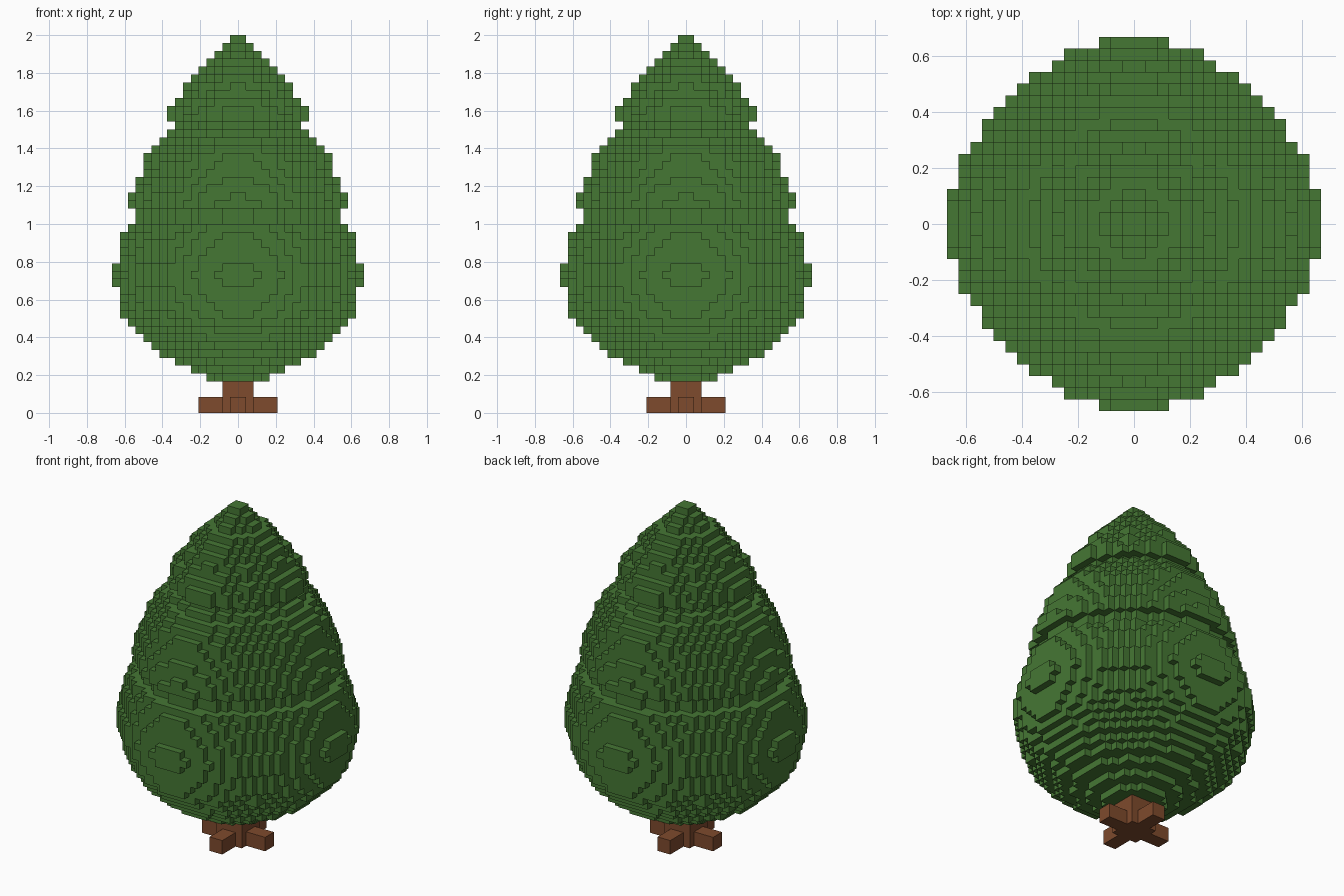
import bpy
import bmesh
import math
from mathutils import Vector

cube = bpy.data.objects.get("Cube")
if cube:
    bpy.data.objects.remove(cube, do_unlink=True)

VOXEL = 2 / 48


def make_material(name, rgb):
    mat = bpy.data.materials.new(name)
    mat.use_nodes = True
    colour = (*rgb, 1.0)
    mat.diffuse_color = colour
    mat.node_tree.nodes["Principled BSDF"].inputs["Base Color"].default_value = colour
    return mat


def build_voxels(name, cells, material):
    """Skin a set of grid cells with only their exposed faces."""
    bm = bmesh.new()
    corners = {}

    def corner(point):
        key = tuple(round(c) for c in point)
        if key not in corners:
            corners[key] = bm.verts.new(Vector(key) * VOXEL)
        return corners[key]

    for cell in cells:
        base = Vector(cell)
        for axis in range(3):
            u, v, n = Vector(), Vector(), Vector()
            n[axis] = u[(axis + 1) % 3] = v[(axis + 2) % 3] = 1
            for side in (0, 1):
                step = n if side else -n
                if tuple(int(c) for c in base + step) in cells:
                    continue
                start = base + n * side
                loop = [start, start + u, start + u + v, start + v]
                if not side:
                    loop.reverse()
                bm.faces.new([corner(p) for p in loop])
    mesh = bpy.data.meshes.new(name)
    bm.to_mesh(mesh)
    bm.free()
    mesh.materials.append(material)
    obj = bpy.data.objects.new(name, mesh)
    bpy.context.collection.objects.link(obj)
    return obj


def disc(radius, layer):
    """Grid cells of one round layer, slightly flattened on the diagonals."""
    cells = set()
    reach = math.ceil(radius) + 1
    for x in range(-reach, reach):
        for y in range(-reach, reach):
            cx, cy = x + 0.5, y + 0.5
            flatten = 1 + 0.02 * (1 - math.cos(4 * math.atan2(cy, cx)))
            if math.hypot(cx, cy) * flatten <= radius:
                cells.add((x, y, layer))
    return cells


def box(half_x, half_y, height):
    return {(x, y, z) for x in range(-half_x, half_x)
            for y in range(-half_y, half_y) for z in range(height)}


leaf_green = make_material("leaf green", (0.06, 0.184, 0.034))
bark_brown = make_material("bark brown", (0.209, 0.069, 0.026))

# Foliage: layer radii from the bottom up, in three bulging tiers
lower_tier = [4.1, 6.1, 8.1, 9.9, 11, 12.2, 13.1, 14, 14.65, 14.95, 15.15, 15.4,
              15.65, 15.83, 15.65, 15.4, 15.2, 14.95, 14.65, 14.1]
middle_tier = [12.7, 12.7, 13.9, 13.55, 13.2, 12.8, 12.4, 12.1, 11.7, 11, 10, 8.9]
upper_tier = [8, 8.85, 8.75, 8.1, 7.3, 6.7, 5.9, 5, 4, 3, 2, 1]
foliage = set()
for layer, radius in enumerate(lower_tier + middle_tier + upper_tier, start=4):
    foliage |= disc(radius, layer)
build_voxels("foliage", foliage, leaf_green)

# Trunk with four crossed roots
trunk = box(2, 2, 4) | box(5, 1, 2) | box(1, 5, 2)
build_voxels("trunk_and_roots", trunk, bark_brown)
